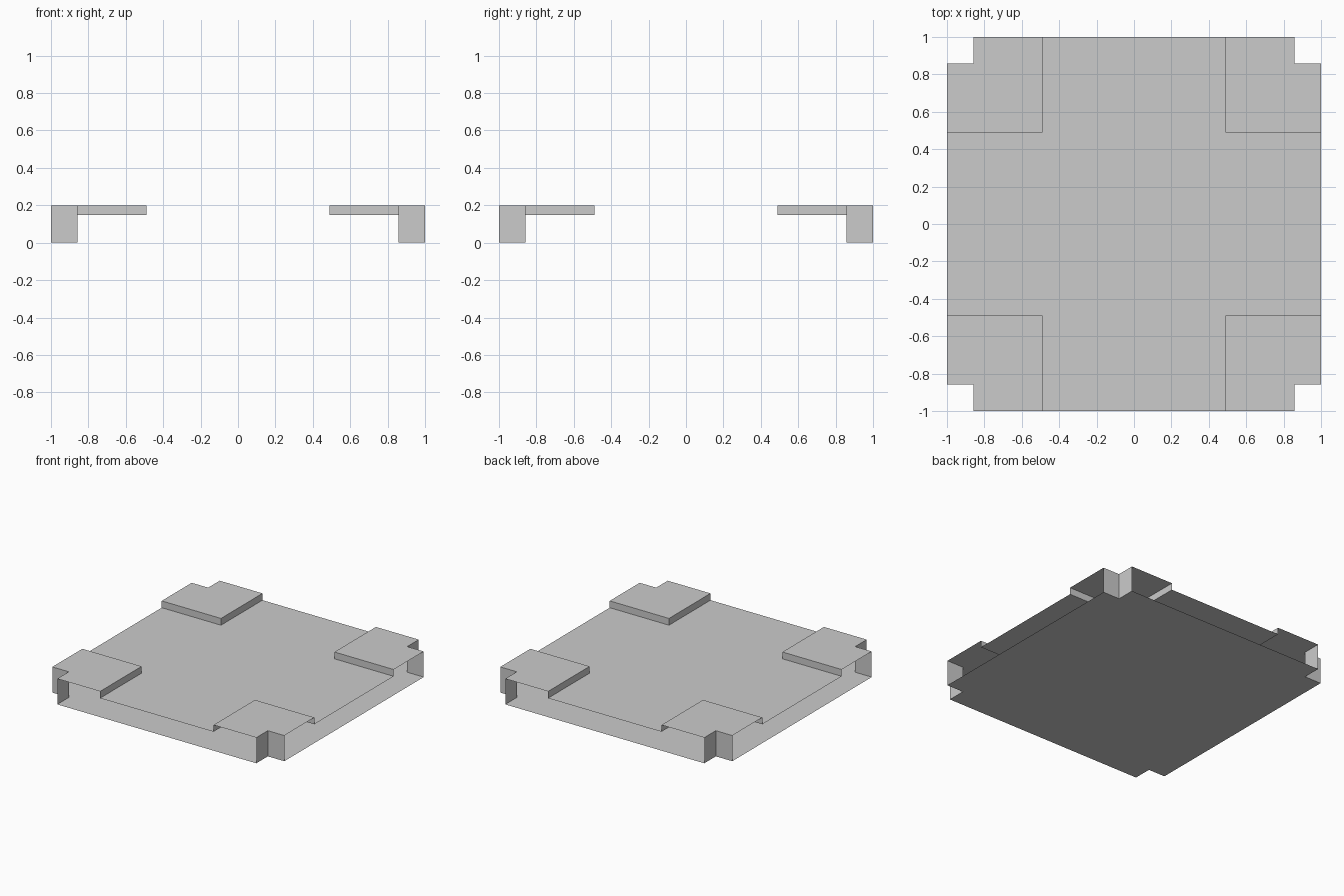
import bpy
import bmesh

if "Cube" in bpy.data.objects:
    bpy.data.objects.remove(bpy.data.objects["Cube"])

NOTCH = 0.858   # inner corner of the cut-out corners
STEP = 0.489    # inner edge of the raised corner pads
DECK_Z = 0.147
PAD_Z = 0.2


def make_sheet(name, faces):
    """Object made of open flat panels, each given as a loop of points."""
    bm = bmesh.new()
    for loop in faces:
        bm.faces.new([bm.verts.new(p) for p in loop])
    bmesh.ops.remove_doubles(bm, verts=bm.verts, dist=0.0001)
    mesh = bpy.data.meshes.new(name)
    bm.to_mesh(mesh)
    bm.free()
    obj = bpy.data.objects.new(name, mesh)
    bpy.context.collection.objects.link(obj)
    return obj


def cross_outline(c, z):
    """Square with square notches of inner corner c, counter-clockwise."""
    pts = []
    quarter = [(1, c), (c, c), (c, 1)]
    for _ in range(4):
        pts += [(x, y, z) for x, y in quarter]
        quarter = [(-y, x) for x, y in quarter]
    return pts


def wall(a, b, z0, z1):
    """Upright panel from a to b, facing right of the travel direction."""
    return [(*a, z0), (*b, z0), (*b, z1), (*a, z1)]


def mirror_xy(obj):
    mod = obj.modifiers.new("mirror", 'MIRROR')
    mod.use_axis = (True, True, False)
    mod.use_mirror_merge = False


n, s = NOTCH, STEP

# Bottom sheet faces down; the outer sides of the tile are open
make_sheet("bottom_sheet", [cross_outline(n, 0)[::-1]])

# Cross-shaped deck between the corner pads
make_sheet("deck", [cross_outline(s, DECK_Z)])

# Raised corner pads with their inner steps
pad_top = [(x, y, PAD_Z) for x, y in
           [(s, s), (1, s), (1, n), (n, n), (n, 1), (s, 1)]]
mirror_xy(make_sheet("corner_pads", [
    pad_top,
    wall((s, 1), (s, s), DECK_Z, PAD_Z),
    wall((s, s), (1, s), DECK_Z, PAD_Z),
]))

# Full-height walls lining the notches
mirror_xy(make_sheet("notch_walls", [
    wall((1, n), (n, n), 0, PAD_Z),
    wall((n, n), (n, 1), 0, PAD_Z),
]))
